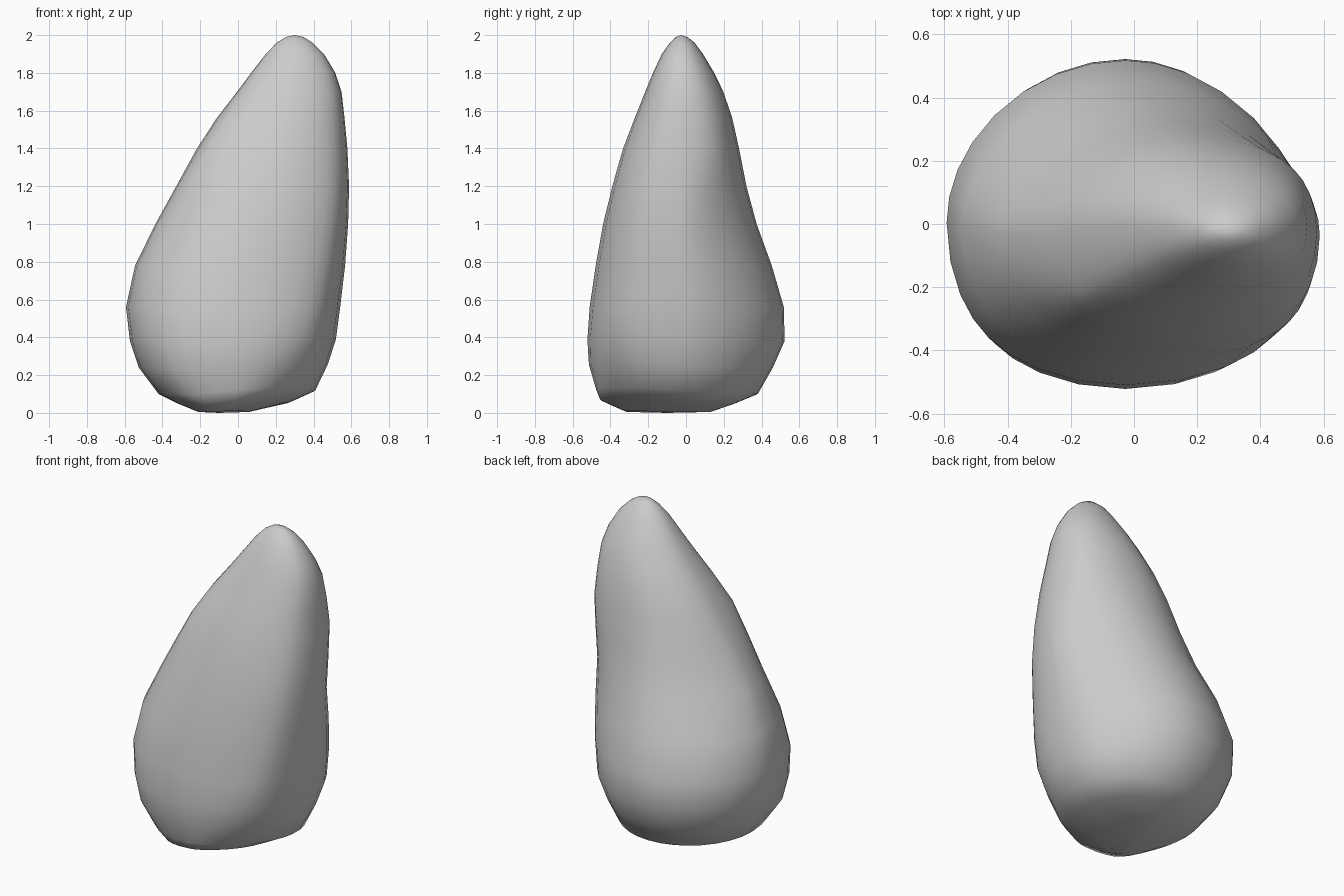
import bpy, bmesh
from math import sin, cos, pi, hypot

if "Cube" in bpy.data.objects:
    bpy.data.objects.remove(bpy.data.objects["Cube"])

# Outline of the boulder: height, x min, x max, y min, y max
LEVELS = [
    (0.005, -0.21, 0.06, -0.32, 0.13),
    (0.05, -0.32, 0.29, -0.455, 0.26),
    (0.10, -0.42, 0.41, -0.475, 0.38),
    (0.24, -0.525, 0.475, -0.514, 0.46),
    (0.38, -0.572, 0.518, -0.522, 0.522),
    (0.56, -0.593, 0.541, -0.51, 0.518),
    (0.78, -0.545, 0.567, -0.478, 0.454),
    (1.00, -0.437, 0.583, -0.439, 0.374),
    (1.20, -0.327, 0.588, -0.39, 0.32),
    (1.40, -0.217, 0.579, -0.333, 0.281),
    (1.56, -0.113, 0.564, -0.272, 0.245),
    (1.70, -0.005, 0.548, -0.216, 0.198),
    (1.80, 0.07, 0.515, -0.175, 0.15),
    (1.90, 0.147, 0.455, -0.128, 0.09),
    (1.96, 0.205, 0.395, -0.085, 0.045),
    (1.99, 0.253, 0.347, -0.053, 0.008),
]
# Bulge at the four corners: height, back right, back left, front left, front right
BULGES = [
    (0.0, 0, 0, 0.015, -0.015),
    (0.15, -0.005, 0, 0.022, -0.01),
    (0.45, -0.02, -0.003, 0.028, 0.044),
    (1.0, -0.022, -0.022, 0.004, 0.03),
    (1.4, 0.015, -0.005, 0.03, 0.016),
    (1.8, 0.002, 0, 0.008, 0.006),
    (2.0, 0, 0, 0, 0),
]
SEGMENTS = 32


def bulges_at(z):
    for lo, hi in zip(BULGES, BULGES[1:]):
        if z <= hi[0]:
            t = (z - lo[0]) / (hi[0] - lo[0])
            return [p + (q - p) * t for p, q in zip(lo[1:], hi[1:])]


def ring_points(z, x0, x1, y0, y1):
    """Rounded cross-section touching the given extents, with bulged corners."""
    cx, cy, a, b = (x0 + x1) / 2, (y0 + y1) / 2, (x1 - x0) / 2, (y1 - y0) / 2
    corner = bulges_at(z)
    points = []
    for i in range(SEGMENTS):
        t = 2 * pi * i / SEGMENTS
        c, s = cos(t), sin(t)
        k = corner[int(4 * i / SEGMENTS)]
        e = hypot(a * c, b * s)
        h = e + k * sin(2 * t) ** 2
        dh = (b * b - a * a) * s * c / e + 2 * k * sin(4 * t)
        x, y = cx + h * c - dh * s, cy + h * s + dh * c
        # the underside slopes up towards the front right corner
        lift = 0.14 * max(0, (x - y) * 0.707 - 0.14) * max(0, 1 - z / 0.5)
        points.append((x, y, z + lift))
    return points


# Boulder: stacked rings, closed at base and tip
bm = bmesh.new()
rings = [[bm.verts.new(p) for p in ring_points(*lv)] for lv in LEVELS]
base = bm.verts.new((-0.10, -0.10, 0.0))
tip = bm.verts.new((0.30, -0.025, 2.0))
for i in range(SEGMENTS):
    j = (i + 1) % SEGMENTS
    for low, high in zip(rings, rings[1:]):
        bm.faces.new((low[i], low[j], high[j], high[i]))
    bm.faces.new((base, rings[0][j], rings[0][i]))
    bm.faces.new((tip, rings[-1][i], rings[-1][j]))
bmesh.ops.recalc_face_normals(bm, faces=bm.faces)
for f in bm.faces:
    f.smooth = True
mesh = bpy.data.meshes.new("boulder")
bm.to_mesh(mesh)
bm.free()
boulder = bpy.data.objects.new("boulder", mesh)
bpy.context.collection.objects.link(boulder)
